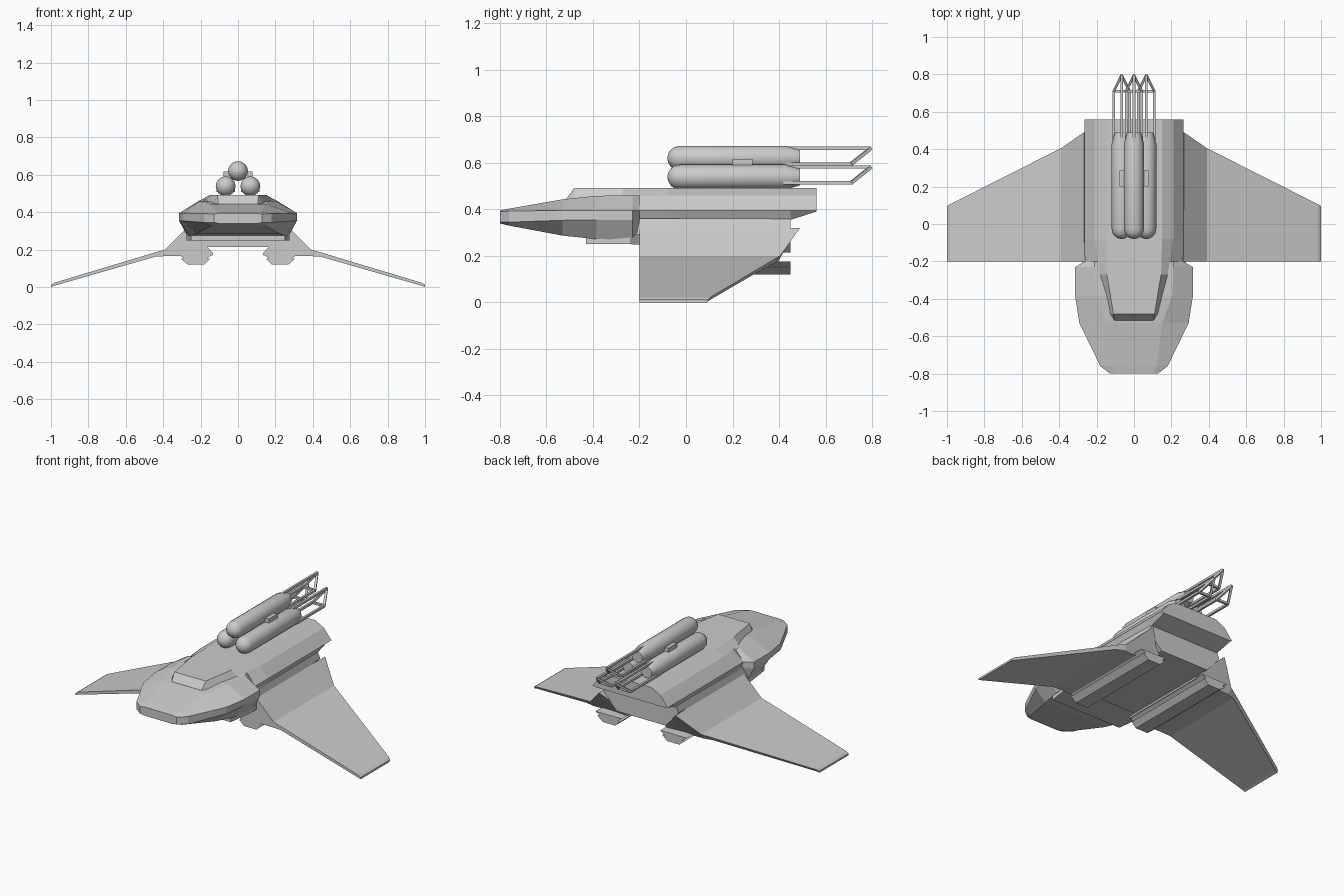
import bpy, bmesh, math
from mathutils import Vector

if "Cube" in bpy.data.objects:
    bpy.data.objects.remove(bpy.data.objects["Cube"])


def finish(name, bm, smooth=False):
    bmesh.ops.recalc_face_normals(bm, faces=bm.faces[:])
    me = bpy.data.meshes.new(name)
    bm.to_mesh(me)
    bm.free()
    ob = bpy.data.objects.new(name, me)
    bpy.context.collection.objects.link(ob)
    if smooth:
        bpy.ops.object.select_all(action='DESELECT')
        ob.select_set(True)
        bpy.context.view_layer.objects.active = ob
        bpy.ops.object.shade_smooth_by_angle(angle=math.radians(35))
    return ob


def loft(name, rings, smooth=False):
    bm = bmesh.new()
    vs = [[bm.verts.new(p) for p in r] for r in rings]
    n = len(vs[0])
    for a, b in zip(vs, vs[1:]):
        for i in range(n):
            j = (i + 1) % n
            bm.faces.new((a[i], a[j], b[j], b[i]))
    bm.faces.new(vs[0])
    bm.faces.new(vs[-1])
    return finish(name, bm, smooth)


def hull(name, stations):
    """Each station is y followed by right-half (x, z) points from top to bottom."""
    rings = []
    for y, *pts in stations:
        rings.append([(x, y, z) for x, z in pts] + [(-x, y, z) for x, z in reversed(pts)])
    return loft(name, rings)


def mirrored(ob):
    ob.modifiers.new("mirror", 'MIRROR').use_mirror_merge = False
    return ob


def bar(name, a, b, w=0.007):
    a, b = Vector(a), Vector(b)
    q = (b - a).to_track_quat('Z', 'Y')
    corners = [q @ Vector(c) for c in ((w, w, 0), (-w, w, 0), (-w, -w, 0), (w, -w, 0))]
    return loft(name, [[p + c for c in corners] for p in (a, b)])


# Wide faceted nose section
hull("nose_hull", [
    (-0.80, (.10, .395), (.128, .39), (.128, .345), (.10, .34)),
    (-0.76, (.12, .403), (.18, .393), (.18, .345), (.14, .33)),
    (-0.53, (.15, .443), (.292, .395), (.292, .353), (.22, .287)),
    (-0.385, (.205, .458), (.315, .395), (.315, .355), (.26, .272)),
    (-0.23, (.21, .46), (.315, .395), (.315, .355), (.27, .27)),
    (-0.20, (.21, .46), (.262, .395), (.262, .355), (.25, .27)),
])

# Raised canopy and long upper deck
hull("canopy", [
    (-0.515, (.105, .445), (.11, .43), (.11, .40)),
    (-0.48, (.11, .492), (.128, .445), (.13, .40)),
    (-0.27, (.145, .492), (.18, .46), (.19, .40)),
    (-0.08, (.15, .492), (.21, .46), (.21, .40)),
    (0.0, (.15, .492), (.209, .46), (.21, .40)),
])
hull("rear_upper_body", [
    (-0.21, (.15, .485), (.19, .46), (.263, .395), (.245, .355)),
    (-0.08, (.15, .492), (.21, .46), (.264, .395), (.245, .355)),
    (0.45, (.15, .492), (.21, .46), (.264, .395), (.245, .355)),
    (0.56, (.15, .492), (.21, .46), (.264, .395), (.245, .39)),
])

# Lower body and belly keel
hull("lower_body", [
    (-0.43, (.24, .36), (.25, .275), (.25, .25)),
    (-0.24, (.26, .36), (.275, .29), (.275, .25)),
    (0.45, (.245, .36), (.262, .32), (.2, .245)),
])
hull("belly_keel", [
    (-0.20, (.21, .255), (.17, .215)),
    (0.45, (.21, .255), (.17, .215)),
])

# Drooped wings: x, top z, bottom z, rear y at top and bottom
wing = []
for x, zt, zb, yt, yb in ((.135, .182, .17, .40, .39), (.2, .255, .165, .44, .385),
                          (.268, .32, .165, .49, .38), (.39, .2, .165, .405, .38),
                          (.44, .186, .163, .38, .365), (.985, .022, .006, .105, .095),
                          (1.0, .012, .0, .095, .09)):
    wing.append([(x, -.2, zt), (x, yt, zt), (x, yb, zb), (x, -.2, zb)])
mirrored(loft("wing", wing))

# Pods under the wing roots
section = ((.135, .175), (.165, .155), (.15, .15), (.182, .12),
           (.268, .12), (.305, .15), (.29, .155), (.32, .175))
mirrored(loft("wing_pod", [[(x, y, z) for x, z in section] for y in (-.2, .45)]))

# Three tanks with triangular frames behind them
R, SEG = 0.053, 16
profile = [(-.08 + R * (1 - math.cos(t)), R * math.sin(t))
           for t in (math.radians(d) for d in (6, 25, 45, 65, 90))]
profile += [(.43, R), (.49, .036)]
for cx, cz in ((0, .62), (-.066, .539), (.066, .539)):
    rings = [[(cx + r * math.cos(2 * math.pi * i / SEG), y, cz + r * math.sin(2 * math.pi * i / SEG))
              for i in range(SEG)] for y, r in profile]
    loft("tank", rings, True)
    apex = (cx, .795, cz + .043)
    bar("frame_top_rod", (cx, .42, cz + .043), apex)
    for s in (-1, 1):
        knee = (cx + s * .042, .71, cz - .025)
        bar("frame_side_rod", (cx + s * .042, .42, cz - .025), knee)
        bar("frame_diagonal", knee, apex)
    bar("frame_crossbar", (cx - .045, .71, cz - .025), (cx + .045, .71, cz - .025))

# Bracket joining the tanks
loft("tank_bracket", [[(x, y, z) for x, z in ((-.077, .585), (.077, .585), (.077, .617), (-.077, .617))]
                      for y in (.2, .285)])
